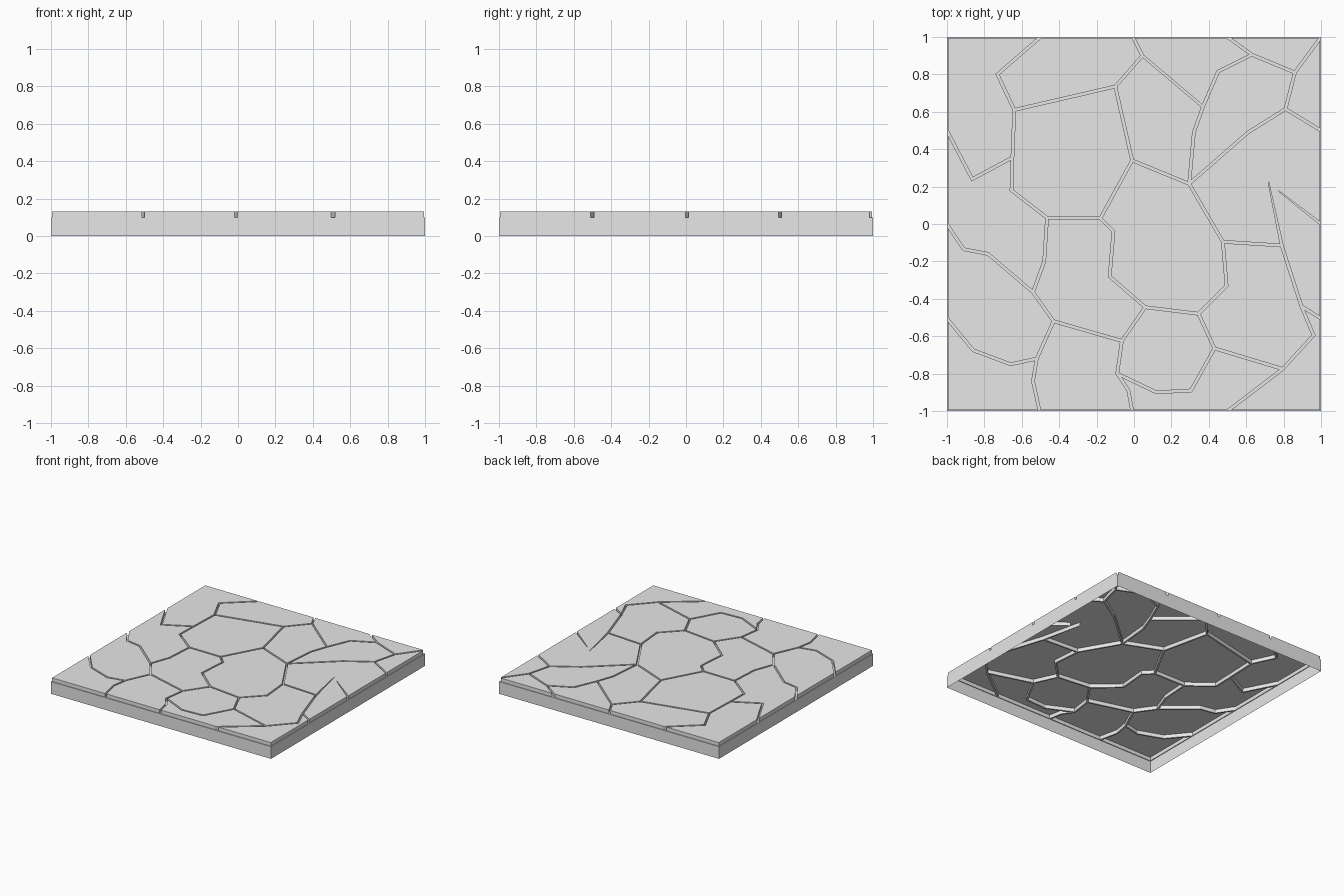
import bpy
import bmesh
from mathutils import Vector

default_cube = bpy.data.objects.get("Cube")
if default_cube:
    bpy.data.objects.remove(default_cube, do_unlink=True)

HEIGHT = .13
FLOOR = .1          # height of the groove floors and of the rim ledge
LEDGE = .006
HALF_WIDTH = .007

stone = bpy.data.materials.new("light_grey_stone")
stone.use_nodes = True
grey = (.8, .8, .8, 1)
stone.diffuse_color = grey
stone.node_tree.nodes["Principled BSDF"].inputs["Base Color"].default_value = grey


def make_object(name, bm):
    bmesh.ops.recalc_face_normals(bm, faces=bm.faces[:])
    mesh = bpy.data.meshes.new(name)
    bm.to_mesh(mesh)
    bm.free()
    mesh.materials.append(stone)
    obj = bpy.data.objects.new(name, mesh)
    bpy.context.scene.collection.objects.link(obj)
    return obj


def skin(bm, rings):
    """Join a stack of vertex rings into a closed solid."""
    rings = [[bm.verts.new(co) for co in ring] for ring in rings]
    for low, high in zip(rings, rings[1:]):
        for i in range(len(low)):
            j = (i + 1) % len(low)
            bm.faces.new((low[i], low[j], high[j], high[i]))
    bm.faces.new(rings[0][::-1])
    bm.faces.new(rings[-1])


# Slab with a narrow ledge around its top
def square(half, z):
    return [(x * half, y * half, z) for x, y in ((-1, -1), (1, -1), (1, 1), (-1, 1))]


slab_bm = bmesh.new()
skin(slab_bm, [square(1, 0), square(1, FLOOR),
               square(1 - LEDGE, FLOOR), square(1 - LEDGE, HEIGHT)])
slab = make_object("cracked_stone_slab", slab_bm)
cutters = []


def crack(*points, open_start=False, half=HALF_WIDTH):
    """Cut one mitred groove along a path; paths touching the border run past it."""
    path = [Vector(p) for p in points]
    dirs = [(b - a).normalized() for a, b in zip(path, path[1:])]

    def reach(p):
        return .03 if max(abs(p.x), abs(p.y)) > .99 else half / 2

    first, last = reach(path[0]), reach(path[-1])
    path[0] = path[0] - dirs[0] * first
    path[-1] = path[-1] + dirs[-1] * last
    left, right = [], []
    for i, p in enumerate(path):
        before, after = dirs[max(i - 1, 0)], dirs[min(i, len(dirs) - 1)]
        along = (before + after).normalized()
        side = Vector((-along.y, along.x)) * half / along.dot(after)
        if i == 0 and open_start:
            side *= .2
        left.append(p + side)
        right.append(p - side)
    # A box per segment, sharing end walls, forms one bent prism
    bm = bmesh.new()
    layers = []
    for z in (FLOOR, HEIGHT + .05):
        layers.append([[bm.verts.new((*p, z)) for p in row] for row in (left, right)])
    (ll, lr), (hl, hr) = layers
    for i in range(len(path) - 1):
        j = i + 1
        bm.faces.new((ll[i], ll[j], lr[j], lr[i]))
        bm.faces.new((hl[i], hr[i], hr[j], hl[j]))
        bm.faces.new((ll[i], hl[i], hl[j], ll[j]))
        bm.faces.new((lr[i], lr[j], hr[j], hr[i]))
    for i in (0, -1):
        bm.faces.new((ll[i], lr[i], hr[i], hl[i]))
    cutter = make_object("crack_cutter", bm)
    cutter.hide_render = True
    cutters.append(cutter)
    mod = slab.modifiers.new("crack", 'BOOLEAN')
    mod.operation = 'DIFFERENCE'
    mod.solver = 'EXACT'
    mod.object = cutter


# Junctions where cracks meet
back_left = (-.64, .61)
back_mid = (-.1, .735)
back_top = (.045, .9)
back_right = (.63, .905)
corner_in = (.86, .81)
corner_low = (.81, .615)
left_fork = (-.65, .355)
centre_left = (-.465, .033)
centre = (-.18, .03)
centre_back = (-.01, .34)
hub = (.295, .215)
right_fork = (.475, -.095)
right_edge = (.79, -.115)
right_low = (.895, -.44)
front_right = (.795, -.775)
front_hub = (.345, -.48)
front_cell = (.43, -.665)
front_top = (.06, -.445)
front_mid = (-.065, -.625)
front_low = (-.09, -.8)
left_low = (-.43, -.52)
left_mid = (-.54, -.365)
left_front = (-.52, -.72)

# Back left cells
crack((-.5, 1), (-.73, .8), back_left, left_fork, (-.655, .18), centre_left, centre, centre_back)
crack(back_left, back_mid, centre_back)
crack((-1, .5), (-.865, .24), left_fork)
crack((-.005, 1), back_top, back_mid)

# Back right cells
crack(back_top, (.365, .63), half=.006)
crack(centre_back, hub, (.32, .49), (.37, .63), (.45, .815), back_right, (.5, 1))
crack(back_right, corner_in, (1, 1))
crack(corner_in, corner_low, (1, .5))
crack(corner_low, (.61, .49), hub)

# Central cell and right side
crack(hub, right_fork, (.495, -.33), front_hub, front_top, (-.13, -.28), (-.11, -.04), centre)
crack(right_fork, right_edge)
crack((.72, .22), right_edge, right_low, (.96, -.595), front_right, (.5, -1), open_start=True)
crack(right_low, (1, -.505))
crack((.775, .175), (1, 0), open_start=True)

# Front cells
crack(front_hub, front_cell, front_right)
crack(front_cell, (.305, -.89), (.12, -.9), front_low, front_mid, front_top)
crack(front_low, (-.03, -.89), (-.01, -1))

# Left cells
crack(front_mid, left_low, left_mid, (-.48, -.2), centre_left)
crack((-1, 0), (-.91, -.135), (-.78, -.16), left_mid)
crack((-1, -.505), (-.86, -.675), (-.66, -.75), left_front, left_low)
crack(left_front, (-.54, -.84), (-.505, -1))

# Apply the cuts, then open the underside into a thin shell
bpy.context.view_layer.update()
graph = bpy.context.evaluated_depsgraph_get()
carved = bpy.data.meshes.new_from_object(slab.evaluated_get(graph))
slab.modifiers.clear()
slab.data = carved
for cutter in cutters:
    bpy.data.objects.remove(cutter, do_unlink=True)

bm = bmesh.new()
bm.from_mesh(carved)
underside = [f for f in bm.faces if all(v.co.z < .001 for v in f.verts)]
bmesh.ops.delete(bm, geom=underside, context='FACES')
for face in bm.faces:
    face.material_index = 0
    face.smooth = False
bm.to_mesh(carved)
bm.free()
carved.materials.clear()
carved.materials.append(stone)
